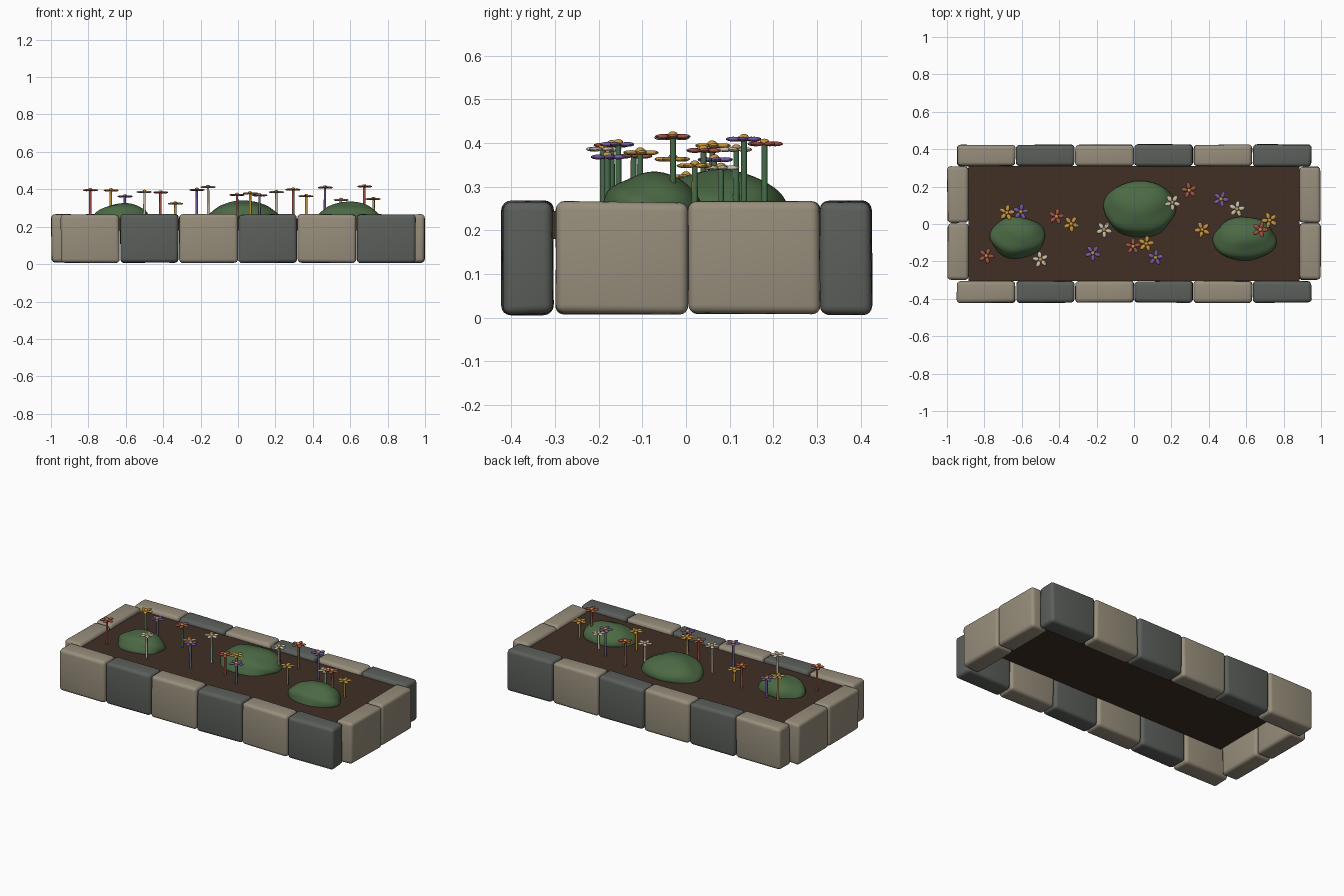
import bpy, bmesh, math, random
from mathutils import Matrix, Vector

if "Cube" in bpy.data.objects:
    bpy.data.objects.remove(bpy.data.objects["Cube"])

random.seed(4)


def mat(name, r, g, b):
    m = bpy.data.materials.new(name)
    m.diffuse_color = (r, g, b, 1)
    m.use_nodes = True
    m.node_tree.nodes["Principled BSDF"].inputs["Base Color"].default_value = m.diffuse_color
    return m


LIGHT = mat("light stone", .31, .27, .20)
DARK = mat("dark stone", .105, .115, .105)
SOIL = mat("soil brown", .052, .028, .018)
MOSS = mat("shrub green", .07, .14, .058)
STEM = mat("stem green", .06, .15, .07)
RED = mat("petal red", .36, .085, .06)
YELLOW = mat("petal yellow", .58, .30, .045)
PURPLE = mat("petal purple", .18, .10, .34)
WHITE = mat("petal white", .60, .53, .43)


def finish(bm, name, mats, angle=40):
    me = bpy.data.meshes.new(name)
    bmesh.ops.recalc_face_normals(bm, faces=bm.faces)
    bm.to_mesh(me)
    bm.free()
    for m in mats:
        me.materials.append(m)
    ob = bpy.data.objects.new(name, me)
    bpy.context.collection.objects.link(ob)
    bpy.ops.object.select_all(action='DESELECT')
    ob.select_set(True)
    bpy.context.view_layer.objects.active = ob
    bpy.ops.object.shade_smooth_by_angle(angle=math.radians(angle))
    return ob


# Rough-hewn stone: jittered, rounded block
def stone(name, x, y, sx, sy, material):
    bm = bmesh.new()
    bmesh.ops.create_cube(bm, size=1)
    for v in bm.verts:
        v.co = Vector((v.co.x * sx, v.co.y * sy, v.co.z * .264))
        v.co -= Vector([math.copysign(random.uniform(0, .006), c) for c in v.co])
    bmesh.ops.bevel(bm, geom=bm.edges[:], offset=.02, segments=4,
                    profile=.5, affect='EDGES')
    bmesh.ops.translate(bm, verts=bm.verts, vec=(x, y, .137))
    finish(bm, name, [material], 60)


for side, yc in (("front", -.363), ("back", .367)):
    for i in range(6):
        stone(f"{side}_stone_{i + 1}", -.79 + i * .3165, yc, .318, .122,
              DARK if i % 2 else LIGHT)
for side, xc in (("left", -.94), ("right", .94)):
    for i, yc in enumerate((-.148, .157)):
        stone(f"{side}_stone_{i + 1}", xc, yc, .12, .307, LIGHT)

# Soil slab
bm = bmesh.new()
bmesh.ops.create_cube(bm, size=1, matrix=Matrix.Translation((0, .002, .212))
                      @ Matrix.Diagonal((1.77, .615, .064, 1)))
finish(bm, "soil", [SOIL])

# Low rounded shrubs with a gently lumpy surface
shrubs = [(-.62, -.07, .146, .112, .083), (.03, .08, .192, .152, .094),
          (.592, -.08, .168, .117, .088)]
for i, (x, y, rx, ry, h) in enumerate(shrubs):
    bm = bmesh.new()
    bmesh.ops.create_icosphere(bm, subdivisions=4, radius=1)
    for v in bm.verts:
        c = v.co.copy()
        k = 1 + .04 * math.sin(4 * c.x + 2 * i) * math.cos(3.5 * c.y + i) \
            + .025 * math.sin(6 * c.z + 5 * c.y + i)
        v.co = Vector((x + c.x * rx * k, y + c.y * ry * k,
                       .243 + (c.z * h * k if c.z > 0 else c.z * .04)))
    finish(bm, f"shrub_{i + 1}", [MOSS], 60)


# Flower: stem, five flat petals and a yellow centre
def flower(name, x, y, z, petal):
    bm = bmesh.new()

    def paint(start, idx):
        for f in bm.faces[start:]:
            f.material_index = idx

    base = .235
    bmesh.ops.create_cone(bm, cap_ends=True, segments=10, radius1=.0075,
                          radius2=.0065, depth=z - base,
                          matrix=Matrix.Translation((x, y, (z + base) / 2)))
    bm.faces.ensure_lookup_table()
    n = len(bm.faces)
    turn = random.uniform(0, math.tau)
    for k in range(5):
        m = (Matrix.Translation((x, y, z))
             @ Matrix.Rotation(turn + k * math.tau / 5, 4, 'Z')
             @ Matrix.Translation((.025, 0, 0))
             @ Matrix.Diagonal((.018, .0115, .0055, 1)))
        bmesh.ops.create_uvsphere(bm, u_segments=12, v_segments=8, radius=1, matrix=m)
    bm.faces.ensure_lookup_table()
    paint(n, 1)
    n = len(bm.faces)
    bmesh.ops.create_uvsphere(bm, u_segments=12, v_segments=8, radius=1,
                              matrix=Matrix.Translation((x, y, z + .004))
                              @ Matrix.Diagonal((.011, .011, .008, 1)))
    bm.faces.ensure_lookup_table()
    paint(n, 2)
    finish(bm, name, [STEM, petal, YELLOW], 50)


# Flower positions, with petal colours repeating in order
spots = [(-.79, -.17, .395), (-.68, .06, .394), (-.605, .065, .362),
         (-.50, -.19, .386), (-.415, .04, .383), (-.335, 0, .323),
         (-.22, -.155, .397), (-.16, -.03, .412), (-.005, -.12, .37),
         (.065, -.105, .378), (.115, -.18, .368), (.205, .115, .385),
         (.295, .18, .398), (.365, -.03, .363), (.465, .133, .409),
         (.55, .08, .343), (.675, -.03, .415), (.725, .02, .348)]
# Petals go red, yellow, purple, white in turn
for i, (x, y, z) in enumerate(spots):
    flower(f"flower_{i + 1}", x, y, z, (RED, YELLOW, PURPLE, WHITE)[i % 4])
